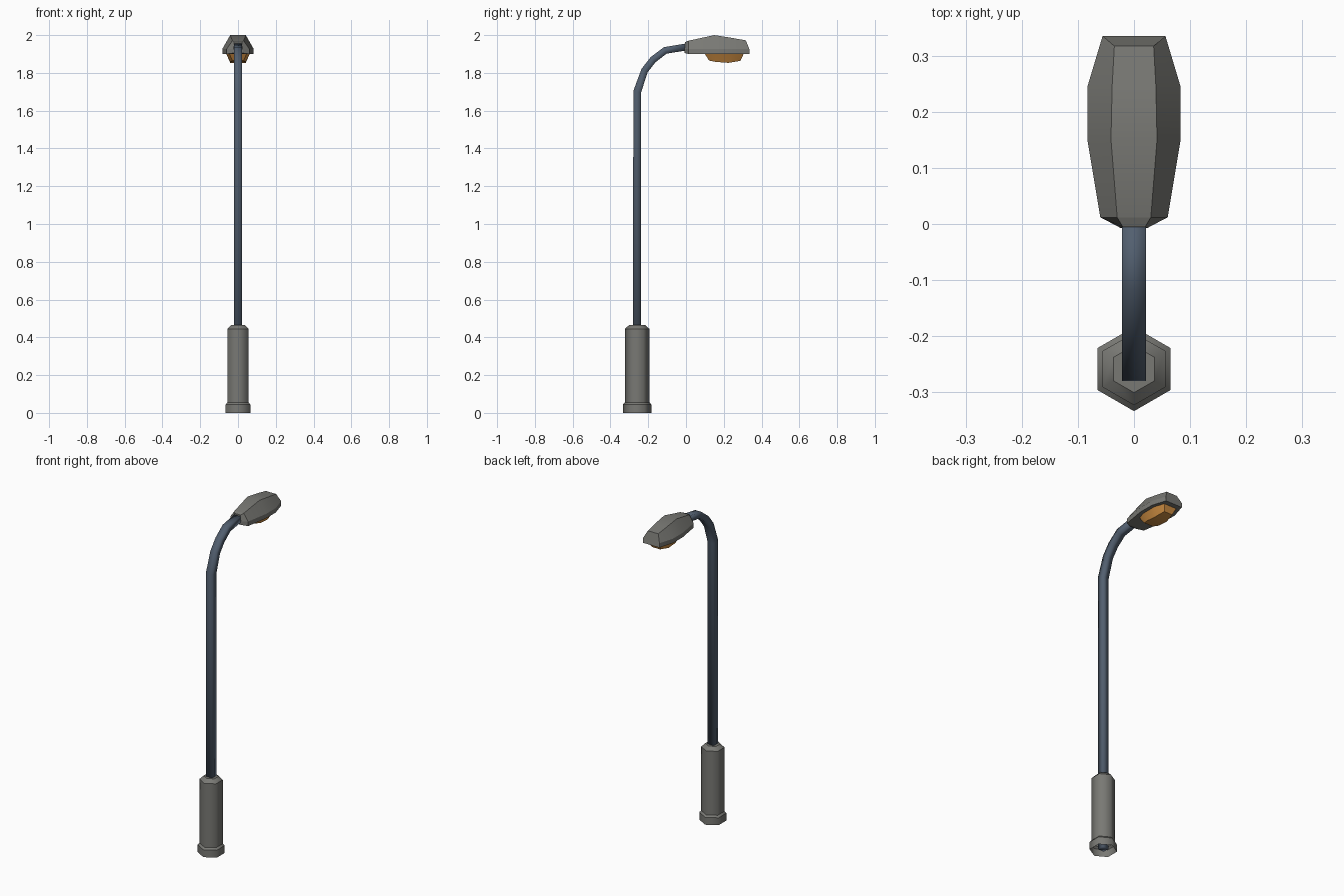
import bpy, bmesh, math
from mathutils import Vector

if "Cube" in bpy.data.objects:
    bpy.data.objects.remove(bpy.data.objects["Cube"])

POLE_Y = -0.2585


def material(name, rgb):
    m = bpy.data.materials.new(name)
    m.diffuse_color = (*rgb, 1)
    m.use_nodes = True
    m.node_tree.nodes["Principled BSDF"].inputs["Base Color"].default_value = m.diffuse_color
    return m


grey = material("warm grey metal", (0.19, 0.19, 0.175))
blue = material("blue grey steel", (0.085, 0.115, 0.16))
amber = material("amber glass", (0.62, 0.27, 0.055))


def loft(name, rings, mat, cap_start=True, cap_end=True, sharp=None):
    """Skin closed rings of equal point count; sharp(edge) picks hard edges."""
    bm = bmesh.new()
    vs = [[bm.verts.new(p) for p in r] for r in rings]
    n = len(rings[0])
    for a, b in zip(vs, vs[1:]):
        for i in range(n):
            j = (i + 1) % n
            bm.faces.new((a[i], a[j], b[j], b[i]))
    if cap_start:
        bm.faces.new(vs[0][::-1])
    if cap_end:
        bm.faces.new(vs[-1])
    # orient outward, judged on the solid closed shape
    bmesh.ops.recalc_face_normals(bm, faces=bm.faces[:])
    for f in bm.faces:
        f.smooth = True
    for e in bm.edges:
        if sharp and sharp(e):
            e.smooth = False
    me = bpy.data.meshes.new(name)
    bm.to_mesh(me)
    bm.free()
    me.materials.append(mat)
    ob = bpy.data.objects.new(name, me)
    bpy.context.collection.objects.link(ob)
    return ob


def span(e, axis):
    return abs(e.verts[0].co[axis] - e.verts[1].co[axis])


# base: hexagonal sleeve, open underneath, hard horizontal rings
profile = [(0.075, 0), (0.075, 0.045), (0.0645, 0.056),
           (0.0645, 0.445), (0.042, 0.466)]
rings = [[(r * math.sin(k * math.pi / 3), POLE_Y + r * math.cos(k * math.pi / 3), z)
          for k in range(6)] for r, z in profile]
loft("base_sleeve", rings, grey, cap_start=False, sharp=lambda e: span(e, 2) < 1e-4)

# pole: square section swept along a bent path
path = [Vector((0, y, z)) for y, z in
        [(POLE_Y, 0.01), (POLE_Y, 1.70), (-0.219, 1.813), (-0.174, 1.87),
         (-0.11, 1.919), (0.006, 1.938)]]
h = 0.021
rings = []
for i, p in enumerate(path):
    d_in = (p - path[max(i - 1, 0)]).normalized()
    d_out = (path[min(i + 1, len(path) - 1)] - p).normalized()
    t = (d_in + d_out).normalized()
    side = Vector((0, -t.z, t.y))
    hs = h if i < 2 else 0.0185
    rings.append([p + Vector((sx * h, 0, 0)) + side * (s * hs)
                  for sx, s in ((-1, -1), (1, -1), (1, 1), (-1, 1))])
loft("curved_pole", rings, blue,
     sharp=lambda e: span(e, 0) > 0.03 and (max(v.co.z for v in e.verts) < 0.02
                                            or min(v.co.y for v in e.verts) > -0.02))

# lamp head: six-sided sections along y
# (lip y, half width, bottom z, lip z, top y, top half width, top z)
stations = [(-0.007, 0.024, 1.905, 1.925, -0.005, 0.020, 1.963),
            (0.012, 0.060, 1.900, 1.927, 0.012, 0.030, 1.970),
            (0.150, 0.083, 1.900, 1.927, 0.150, 0.041, 2.000),
            (0.245, 0.083, 1.900, 1.927, 0.245, 0.039, 1.985),
            (0.335, 0.056, 1.900, 1.927, 0.317, 0.035, 1.972)]
rings = [[(-w, y, zb), (w, y, zb), (w, y, zl), (t, ty, zt), (-t, ty, zt), (-w, y, zl)]
         for y, w, zb, zl, ty, t, zt in stations]


def head_sharp(e):
    ys = [v.co.y for v in e.verts]
    along = span(e, 1) > 0.03
    return along or max(ys) < 0.02 or min(ys) > 0.3


loft("lamp_head", rings, grey, sharp=head_sharp)

# lens: faceted amber bowl under the head
upper = [(0.10, 0.045), (0.15, 0.062), (0.245, 0.062), (0.305, 0.042)]
lower = [(0.122, 0.030, 1.865), (0.16, 0.041, 1.858),
         (0.225, 0.041, 1.853), (0.288, 0.028, 1.864)]
top = [(w, y, 1.9005) for y, w in upper] + [(-w, y, 1.9005) for y, w in upper[::-1]]
bot = [(w, y, z) for y, w, z in lower] + [(-w, y, z) for y, w, z in lower[::-1]]
lens = loft("amber_lens", [top, bot], amber, cap_end=False)
bm = bmesh.new()
bm.from_mesh(lens.data)
low = [v for v in bm.verts if v.co.z < 1.88]
for i in range(3):                       # bowl floor in three strips
    bm.faces.new((low[i], low[i + 1], low[6 - i], low[7 - i]))
bmesh.ops.recalc_face_normals(bm, faces=bm.faces[:])
for f in bm.faces:
    f.smooth = True
for e in bm.edges:
    e.smooth = e.calc_face_angle(0) < math.radians(30)
bm.to_mesh(lens.data)
bm.free()
